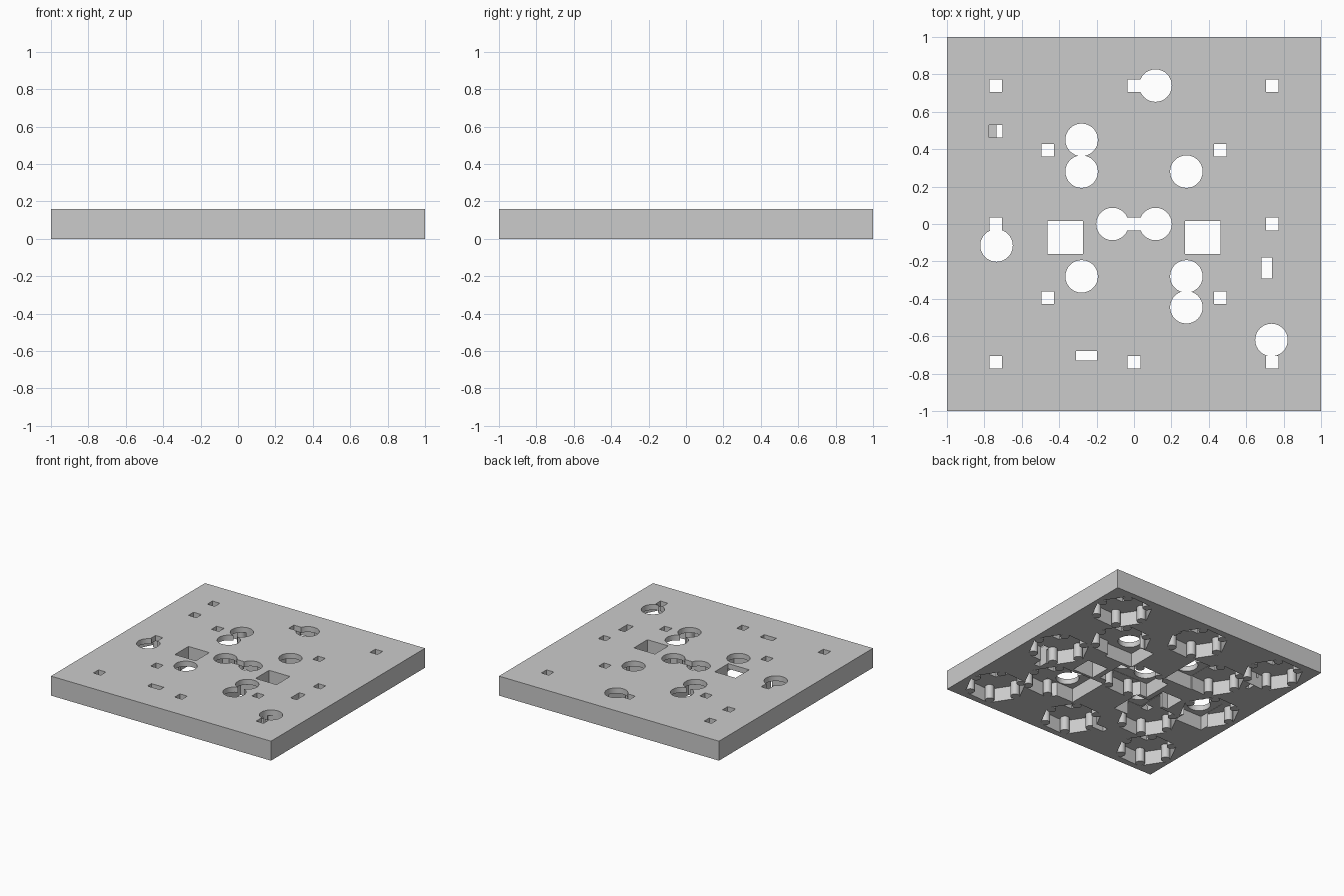
import bpy, bmesh
from math import radians, cos, sin, pi

cube = bpy.data.objects.get("Cube")
if cube:
    bpy.data.objects.remove(cube, do_unlink=True)

TOP, CEILING = 0.16, 0.115

grey = bpy.data.materials.new("plain_grey")
grey.use_nodes = True
colour = (0.6, 0.6, 0.6, 1)
grey.diffuse_color = colour
grey.node_tree.nodes["Principled BSDF"].inputs["Base Color"].default_value = colour


def prism(name, outline, z0, z1):
    """Extrude a closed outline between two heights."""
    bm = bmesh.new()
    face = bm.faces.new([bm.verts.new((x, y, z0)) for x, y in outline])
    up = bmesh.ops.extrude_face_region(bm, geom=[face])["geom"]
    for v in up:
        if isinstance(v, bmesh.types.BMVert):
            v.co.z = z1
    bmesh.ops.recalc_face_normals(bm, faces=bm.faces)
    mesh = bpy.data.meshes.new(name)
    bm.to_mesh(mesh)
    bm.free()
    mesh.materials.append(grey)
    obj = bpy.data.objects.new(name, mesh)
    bpy.context.collection.objects.link(obj)
    return obj


def rect(x, y, w, h):
    return [(x + i * w / 2, y + j * h / 2) for i, j in ((-1, -1), (1, -1), (1, 1), (-1, 1))]


def circle(x, y, r, n=32):
    return [(x + r * cos(2 * pi * i / n), y + r * sin(2 * pi * i / n)) for i in range(n)]


def socket(x, y, reach=0.2, r=0.035):
    """Hexagon with a round post standing in each corner."""
    pts = []
    for k in range(6):
        a = 60 * k + 3
        cx, cy = x + reach * cos(radians(a)), y + reach * sin(radians(a))
        for turn in [-30] + list(range(-60, -301, -20)) + [-330]:
            t = radians(a + turn)
            pts.append((cx + r * cos(t), cy + r * sin(t)))
    return pts


plate = prism("plate", rect(0, 0, 2, 2), 0, TOP)


def cut(outline, z0=-0.05, z1=TOP + 0.05):
    cutter = prism("cutter", outline, z0, z1)
    cutter.hide_render = True
    mod = plate.modifiers.new("cut", "BOOLEAN")
    mod.operation, mod.solver, mod.object = "DIFFERENCE", "EXACT", cutter
    bpy.context.view_layer.objects.active = plate
    bpy.ops.object.modifier_apply(modifier=mod.name)
    mesh = cutter.data
    bpy.data.objects.remove(cutter, do_unlink=True)
    bpy.data.meshes.remove(mesh)


# Post-ringed sockets underneath, each with a small square window
centres = [(x, y) for x in (-0.74, 0, 0.74) for y in (-0.74, 0, 0.74)]
centres += [(x, y) for x in (-0.46, 0.46) for y in (-0.395, 0.395)]
for x, y in centres:
    cut(socket(x, y), z1=CEILING)

# Rectangular recesses under the round holes
for x, y, w, h in ((0, 0, 0.46, 0.25), (0.28, -0.36, 0.26, 0.36), (-0.28, 0.36, 0.26, 0.36),
                   (0.28, 0.28, 0.26, 0.26), (-0.28, -0.28, 0.26, 0.26),
                   (-0.735, -0.115, 0.25, 0.25)):
    cut(rect(x, y, w, h), z1=CEILING + 0.002)

for x, y in centres:
    cut(rect(x, y, 0.067, 0.067))

# Round holes
for x, y in ((0.115, 0.74), (0.115, 0), (-0.115, 0), (-0.735, -0.115), (0.735, -0.62),
             (-0.28, 0.45), (-0.28, 0.28), (0.28, 0.28), (-0.28, -0.28),
             (0.28, -0.28), (0.28, -0.445)):
    cut(circle(x, y, 0.087))

# Rectangular openings
for side in (-1, 1):
    cut(rect(side * 0.367, -0.072, 0.19, 0.175))
cut(rect(0.71, -0.235, 0.056, 0.112))
cut(rect(-0.255, -0.705, 0.112, 0.052))
cut(rect(-0.72, 0.497, 0.032, 0.067))
cut(rect(-0.755, 0.497, 0.042, 0.067), z0=0.08)

bpy.context.view_layer.objects.active = plate
plate.select_set(True)
bpy.ops.object.shade_smooth_by_angle(angle=radians(25))
